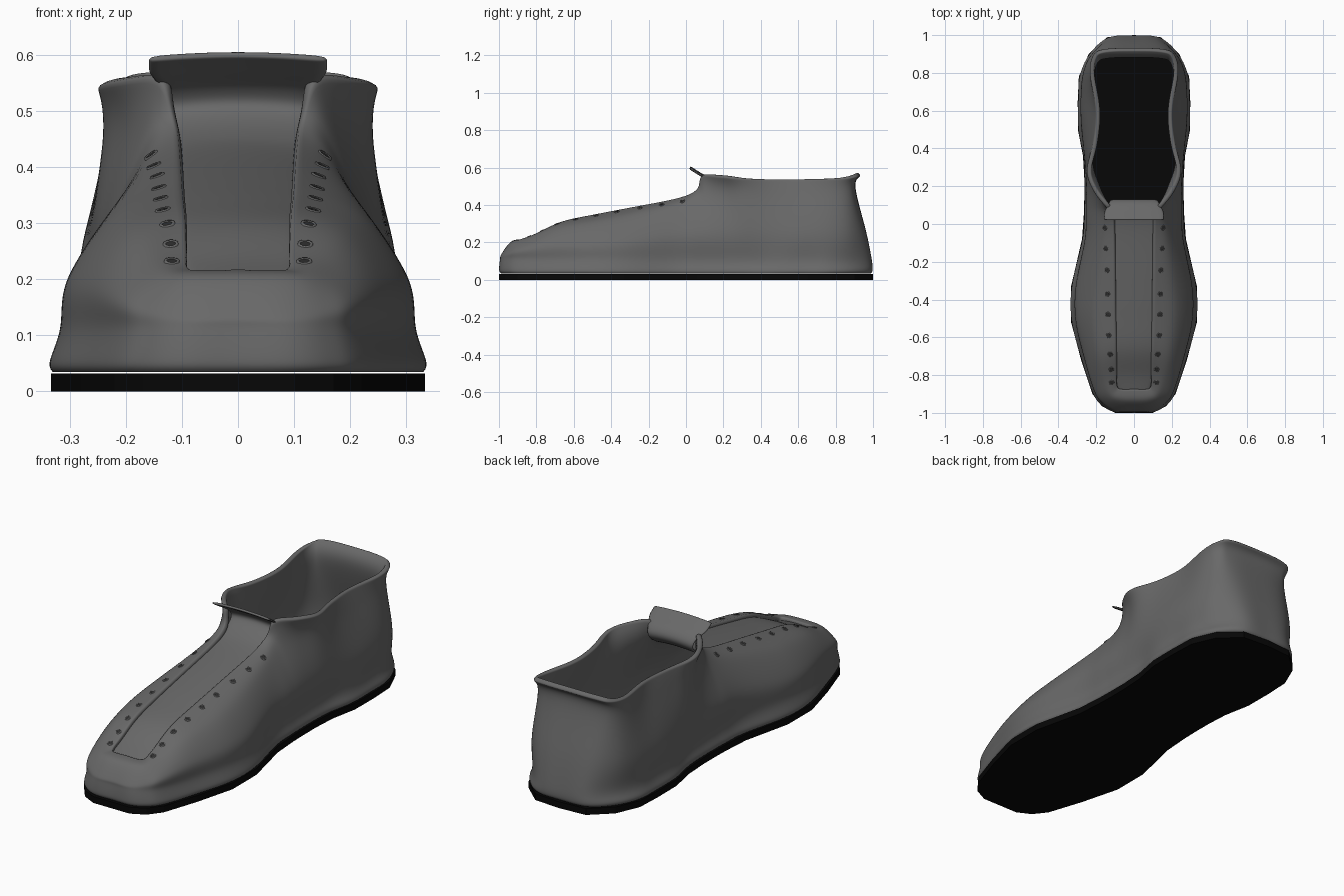
import bpy, bmesh, math
from mathutils import Vector
from mathutils.bvhtree import BVHTree

if "Cube" in bpy.data.objects:
    bpy.data.objects.remove(bpy.data.objects["Cube"])


def mat(name, v):
    m = bpy.data.materials.new(name)
    m.diffuse_color = (v, v, v, 1)
    m.use_nodes = True
    m.node_tree.nodes["Principled BSDF"].inputs["Base Color"].default_value = m.diffuse_color
    return m


GREY = mat("grey leather", 0.14)
BLACK = mat("black rubber", 0.002)
DARK = mat("dark eyelet hole", 0.03)


def make(name, verts, faces, material, smooth=True):
    me = bpy.data.meshes.new(name)
    me.from_pydata([tuple(v) for v in verts], [], faces)
    me.materials.append(material)
    for p in me.polygons:
        p.use_smooth = smooth
    ob = bpy.data.objects.new(name, me)
    bpy.context.collection.objects.link(ob)
    return ob


def spline(pts, n, closed=False):
    """Smooth curve through the points, n steps per span."""
    pts = [Vector(p) for p in pts]
    k = len(pts)
    get = (lambda i: pts[i % k]) if closed else (lambda i: pts[max(0, min(k - 1, i))])
    out = []
    for i in range(k if closed else k - 1):
        a, b, c, d = get(i - 1), get(i), get(i + 1), get(i + 2)
        for s in range(n):
            t = s / n
            out.append(0.5 * (2 * b + (c - a) * t + (2 * a - 5 * b + 4 * c - d) * t * t
                              + (3 * b - a - 3 * c + d) * t ** 3))
    if not closed:
        out.append(pts[-1])
    return out


def both_sides(half):
    """Half outline, toe centre to heel centre, mirrored into a full loop."""
    return list(half) + [(-p[0], *p[1:]) for p in half[-2:0:-1]]


# Half outlines from toe centre to heel centre
sole_line = [(0, -1), (.10, -1), (.17, -.965), (.22, -.90), (.28, -.72), (.333, -.52),
             (.333, -.33), (.275, -.08), (.265, .06), (.263, .14), (.263, .24), (.27, .36),
             (.297, .5), (.298, .65), (.292, .78), (.24, .9), (.14, .99), (0, 1)]
mid_line = [(0, -.985, .14), (.09, -.982, .14), (.16, -.945, .15), (.205, -.885, .165),
            (.255, -.72, .19), (.298, -.52, .2), (.298, -.33, .21), (.255, -.08, .24),
            (.25, .05, .25), (.25, .12, .25), (.252, .22, .25), (.262, .34, .25),
            (.275, .5, .25), (.28, .64, .25), (.27, .79, .25), (.23, .89, .25),
            (.14, .955, .25), (0, .965, .25)]
high_line = [(0, -.935, .205), (.08, -.93, .205), (.125, -.905, .208), (.155, -.83, .23),
             (.19, -.69, .28), (.215, -.5, .31), (.21, -.32, .338), (.18, -.06, .39),
             (.165, .05, .43), (.175, .11, .45), (.205, .2, .46), (.24, .31, .46),
             (.23, .46, .45), (.225, .62, .45), (.235, .79, .46), (.205, .875, .48),
             (.14, .9, .49), (0, .905, .495)]
rim_line = [(0, -.875, .218), (.07, -.875, .217), (.088, -.855, .222), (.09, -.79, .253),
            (.093, -.66, .315), (.097, -.48, .354), (.10, -.3, .389), (.105, -.04, .44),
            (.113, .06, .487), (.14, .08, .56), (.215, .17, .555), (.252, .28, .545),
            (.215, .43, .54), (.2, .6, .54), (.235, .8, .543), (.215, .9, .55),
            (.15, .93, .557), (0, .935, .558)]

# Sole: faceted slab
loop = both_sides(sole_line)
n = len(loop)
make("sole", [(x, y, z) for z in (0, .032) for x, y in loop],
     [tuple(range(n))[::-1], tuple(range(n, 2 * n))]
     + [(i, (i + 1) % n, (i + 1) % n + n, i + n) for i in range(n)], BLACK, False)

# Upper: loft from sole edge to the lacing slot and collar
rails = [[(x * sx, y * sy, z) for x, y in sole_line]
         for sx, sy, z in ((.97, .985, .033), (.99, .997, .052), (.935, .992, .11))]
rails += [mid_line, high_line, rim_line]
rails = [spline(both_sides(r), 4, True) for r in rails]
columns = [spline(c, 5) for c in zip(*rails)]
rows = len(columns[0])
verts = [p for c in columns for p in c]
faces = []
for i in range(len(columns)):
    a, b = i * rows, (i + 1) % len(columns) * rows
    faces += [(a + j, b + j, b + j + 1, a + j + 1) for j in range(rows - 1)]
surface = BVHTree.FromPolygons(verts, faces)
upper = make("upper", verts, faces, GREY)
s = upper.modifiers.new("thickness", 'SOLIDIFY')
s.thickness, s.offset = .024, -1
upper.modifiers.new("round_rim", 'SUBSURF').levels = 1
upper.modifiers["round_rim"].render_levels = 1

# Tongue: strip of (half width, y, z) curling forward at the ankle
path = spline([(.085, -.885, .203), (.105, -.8, .236), (.11, -.66, .302), (.115, -.48, .343),
               (.12, -.3, .378), (.122, -.04, .428), (.125, .06, .462), (.125, .115, .505),
               (.135, .105, .54), (.158, .06, .57), (.16, .018, .597)], 5)
cols = 8
tv = [(w * (2 * j / cols - 1), y, z - .008 * (2 * j / cols - 1) ** 2)
      for w, y, z in path for j in range(cols + 1)]
tf = [(i * (cols + 1) + j, i * (cols + 1) + j + 1, (i + 1) * (cols + 1) + j + 1,
       (i + 1) * (cols + 1) + j) for i in range(len(path) - 1) for j in range(cols)]
tongue = make("tongue", tv, tf, GREY)
s = tongue.modifiers.new("thickness", 'SOLIDIFY')
s.thickness, s.offset = .012, -1
tongue.modifiers.new("round_edge", 'SUBSURF').levels = 1
tongue.modifiers["round_edge"].render_levels = 1

# Eyelets: a small raised ring around a dark hole, laid on the upper
spots = [(.118, -.84), (.12, -.77), (.126, -.69), (.134, -.59), (.138, -.48),
         (.141, -.37), (.144, -.245), (.15, -.13), (.155, -.02)]
SEG = 14
for k, (x, y) in enumerate(spots):
    for side in (-1, 1):
        hit, normal, _, _ = surface.ray_cast(Vector((x * side, y, 1)), Vector((0, 0, -1)))
        if hit is None:
            continue
        if normal.z < 0:
            normal = -normal
        turn = normal.to_track_quat('Z', 'Y')
        ev = [hit + turn @ Vector((r * math.cos(t * math.tau / SEG),
                                   r * math.sin(t * math.tau / SEG), h))
              for r, h in ((.015, -.004), (.0135, .002), (.010, .002), (.009, .0008))
              for t in range(SEG)]
        ef = [(q * SEG + t, q * SEG + (t + 1) % SEG, (q + 1) * SEG + (t + 1) % SEG,
               (q + 1) * SEG + t) for q in range(3) for t in range(SEG)]
        ef.append(tuple(range(3 * SEG, 4 * SEG)))
        ring = make(f"eyelet_{k + 1}_{'left' if side < 0 else 'right'}", ev, ef, GREY)
        ring.data.materials.append(DARK)
        ring.data.polygons[-1].material_index = 1
        ring.data.polygons[-1].use_smooth = False
